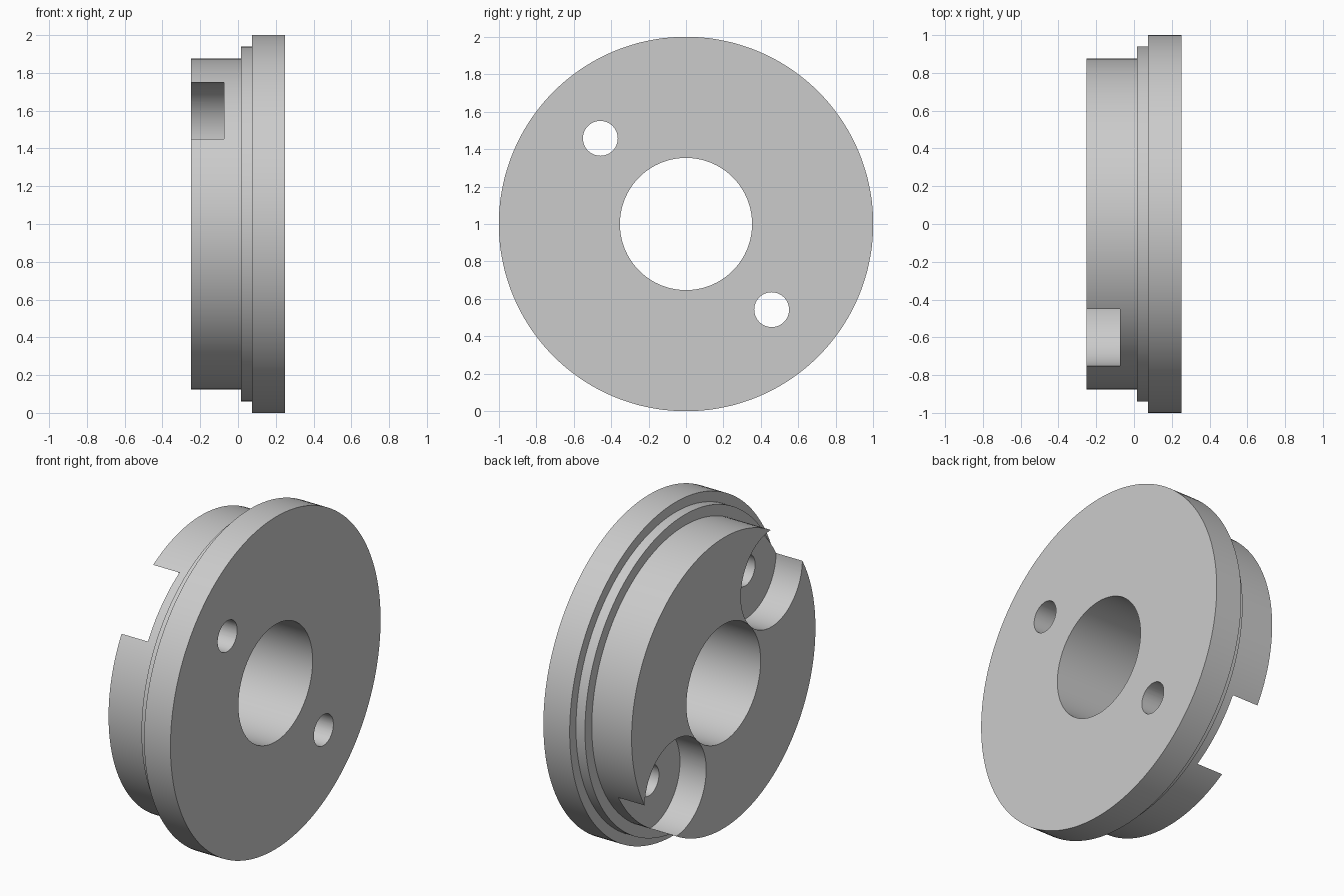
import bpy
import bmesh
import math
from mathutils import Matrix, Vector

cube = bpy.data.objects.get("Cube")
if cube:
    bpy.data.objects.remove(cube, do_unlink=True)

CENTRE = Vector((0, 0, 1))
HOLE_OFFSET = 0.4575

# Single grey finish
grey = bpy.data.materials.new("plain grey")
grey.use_nodes = True
colour = (0.6, 0.6, 0.6, 1)
grey.diffuse_color = colour
grey.node_tree.nodes["Principled BSDF"].inputs["Base Color"].default_value = colour


def make_object(name, bm):
    bmesh.ops.recalc_face_normals(bm, faces=bm.faces)
    mesh = bpy.data.meshes.new(name)
    bm.to_mesh(mesh)
    bm.free()
    mesh.materials.append(grey)
    obj = bpy.data.objects.new(name, mesh)
    bpy.context.collection.objects.link(obj)
    return obj


def x_cylinder(name, x0, x1, y, z, radius, segments):
    bm = bmesh.new()
    place = Matrix.Translation(((x0 + x1) / 2, y, z)) @ Matrix.Rotation(math.pi / 2, 4, 'Y')
    bmesh.ops.create_cone(bm, cap_ends=True, segments=segments, radius1=radius,
                          radius2=radius, depth=x1 - x0, matrix=place)
    obj = make_object(name, bm)
    obj.hide_render = True
    return obj


# Stepped flange with central bore: (x, radius) profile turned about the x axis
profile = [(-0.25, 0.353), (-0.25, 0.875), (0.015, 0.875), (0.015, 0.94),
           (0.075, 0.94), (0.075, 1.0), (0.25, 1.0), (0.25, 0.353)]
bm = bmesh.new()
verts = [bm.verts.new(CENTRE + Vector((x, 0, r))) for x, r in profile]
edges = [bm.edges.new((v, verts[(i + 1) % len(verts)])) for i, v in enumerate(verts)]
bmesh.ops.spin(bm, geom=verts + edges, cent=CENTRE, axis=(1, 0, 0),
               angle=math.tau, steps=144, use_merge=True)
bmesh.ops.remove_doubles(bm, verts=bm.verts, dist=0.0001)
flange = make_object("stepped_flange", bm)

# Two opposite bolt holes, each with a round pocket that breaks through the rim
cutters = []
for side in (-1, 1):
    y, z = side * HOLE_OFFSET, 1 - side * HOLE_OFFSET
    cutters.append(x_cylinder("pocket_cutter", -0.4, -0.075, y, z, 0.293, 96))
    cutters.append(x_cylinder("hole_cutter", -0.5, 0.5, y, z, 0.093, 48))

bpy.ops.object.select_all(action='DESELECT')
flange.select_set(True)
bpy.context.view_layer.objects.active = flange
for cutter in cutters:
    cut = flange.modifiers.new("cut", 'BOOLEAN')
    cut.operation = 'DIFFERENCE'
    cut.solver = 'EXACT'
    cut.object = cutter
    bpy.ops.object.modifier_apply(modifier=cut.name)
    bpy.data.objects.remove(cutter, do_unlink=True)

bpy.ops.object.shade_smooth_by_angle(angle=math.radians(30))
